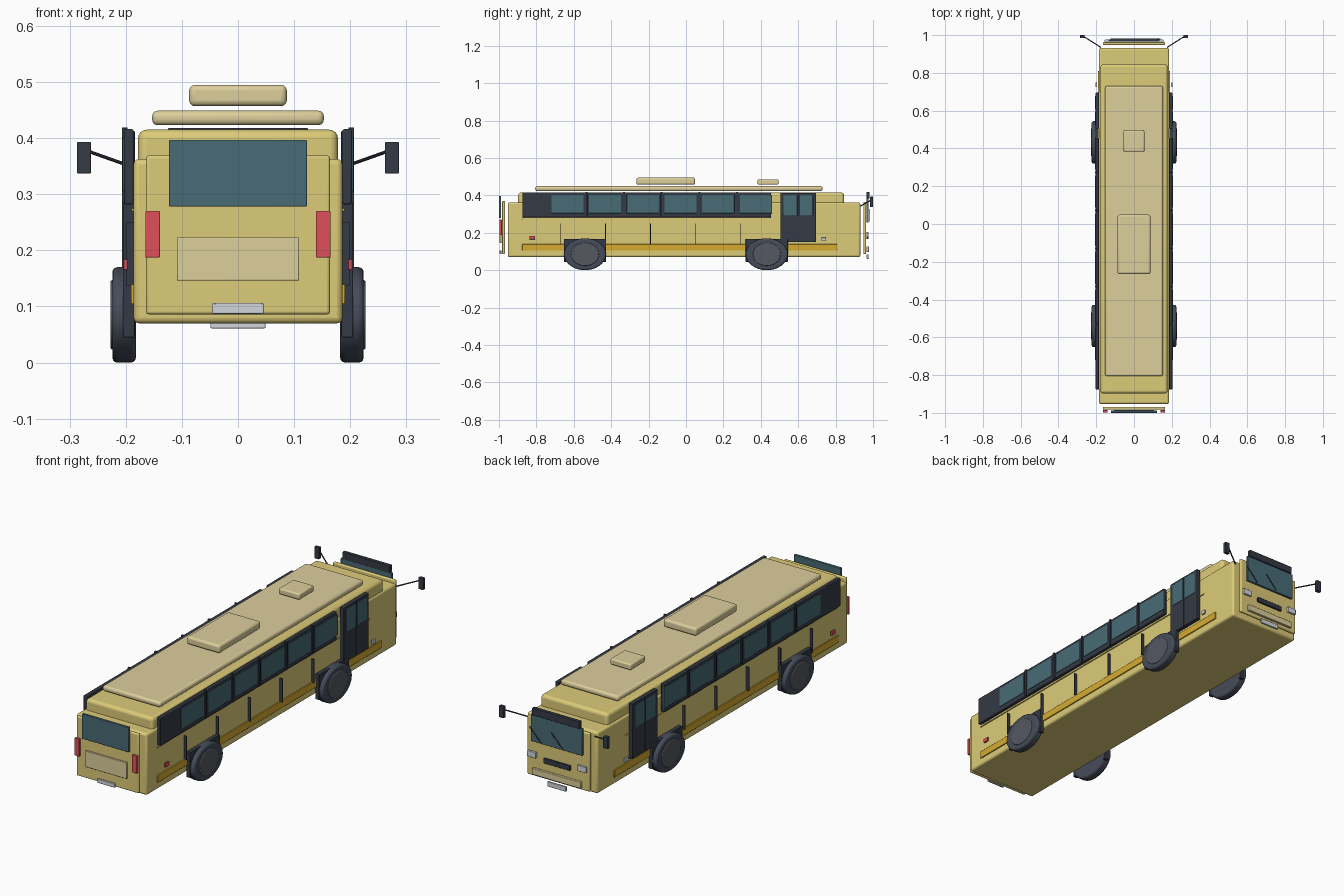
import bpy
from math import pi
from mathutils import Vector

if "Cube" in bpy.data.objects:
    bpy.data.objects.remove(bpy.data.objects["Cube"])


def material(name, rgb):
    m = bpy.data.materials.new(name)
    m.diffuse_color = (*rgb, 1)
    m.use_nodes = True
    m.node_tree.nodes["Principled BSDF"].inputs["Base Color"].default_value = m.diffuse_color
    return m


YELLOW = material("body_yellow", (0.72, 0.60, 0.19))
CREAM = material("roof_cream", (0.72, 0.62, 0.33))
DARK = material("dark_trim", (0.035, 0.042, 0.058))
GLASS = material("glass", (0.065, 0.147, 0.178))
ORANGE = material("skirt_orange", (0.67, 0.41, 0.03))
RED = material("lamp_red", (0.73, 0.08, 0.10))
PALE = material("pale", (0.65, 0.67, 0.72))
TYRE = material("tyre", (0.06, 0.072, 0.10))
HUB = material("hub", (0.09, 0.10, 0.12))


def finish(ob, name, mat, bevel=0, segments=3):
    ob.name = name
    ob.data.materials.append(mat)
    if bevel:
        b = ob.modifiers.new("bevel", 'BEVEL')
        b.width, b.segments = bevel, segments
        b.limit_method = 'ANGLE'
    bpy.ops.object.shade_smooth_by_angle(angle=0.6)
    return ob


def box(name, x, y, z, mat, bevel=0.002, segments=2):
    """Box from (min, max) spans on each axis."""
    spans = (x, y, z)
    bpy.ops.mesh.primitive_cube_add(size=1, location=[(a + b) / 2 for a, b in spans])
    ob = bpy.context.object
    ob.scale = [abs(b - a) for a, b in spans]
    bpy.ops.object.transform_apply(location=False, rotation=False, scale=True)
    return finish(ob, name, mat, bevel, segments)


def pair(name, x, y, z, mat, bevel=0.001):
    """The same box on the right and left sides."""
    box("right_" + name, x, y, z, mat, bevel)
    box("left_" + name, (-x[1], -x[0]), y, z, mat, bevel)


def rod(name, a, b, r, mat):
    a, b = Vector(a), Vector(b)
    bpy.ops.mesh.primitive_cylinder_add(vertices=10, radius=r, depth=(b - a).length,
                                        location=(a + b) / 2)
    ob = bpy.context.object
    ob.rotation_euler = (b - a).to_track_quat('Z', 'Y').to_euler()
    return finish(ob, name, mat)


def disc(name, x, y, z, ry, rz, width, mat, bevel):
    """Oval disc with its axle along x."""
    bpy.ops.mesh.primitive_cylinder_add(vertices=40, radius=1, depth=width,
                                        location=(x, y, z), rotation=(0, pi / 2, 0))
    ob = bpy.context.object
    ob.scale = (rz, ry, 1)
    bpy.ops.object.transform_apply(location=False, rotation=True, scale=True)
    return finish(ob, name, mat, bevel)


# Body shells
box("lower_body", (-0.186, 0.186), (-0.953, 0.932), (0.07, 0.363), YELLOW, 0.01, 3)
box("upper_body", (-0.178, 0.178), (-0.897, 0.845), (0.30, 0.415), YELLOW, 0.015, 4)

# Roof
box("roof_panel", (-0.153, 0.153), (-0.806, 0.73), (0.423, 0.449), CREAM, 0.01, 3)
box("roof_unit", (-0.087, 0.087), (-0.265, 0.049), (0.457, 0.495), CREAM, 0.01, 3)
box("roof_hatch", (-0.055, 0.055), (0.383, 0.495), (0.457, 0.486), CREAM, 0.007, 3)

# Tail end (-y)
box("tail_panel", (-0.164, 0.164), (-0.983, -0.968), (0.086, 0.369), YELLOW, 0.005, 3)
box("tail_window", (-0.123, 0.123), (-1.0, -0.988), (0.278, 0.397), GLASS)
box("tail_hatch", (-0.109, 0.109), (-0.996, -0.986), (0.146, 0.223), CREAM)
box("tail_plate", (-0.046, 0.046), (-0.996, -0.987), (0.087, 0.106), PALE)
pair("tail_lamp", (0.139, 0.165), (-0.998, -0.985), (0.187, 0.27), RED, 0.002)

# Windscreen end (+y)
box("nose_panel", (-0.164, 0.164), (0.948, 0.963), (0.086, 0.365), YELLOW, 0.005, 3)
box("windscreen", (-0.135, 0.135), (0.965, 0.976), (0.255, 0.385), GLASS)
box("destination_sign", (-0.125, 0.125), (0.965, 0.982), (0.383, 0.418), DARK)
box("grille_slot", (-0.07, 0.07), (0.966, 0.976), (0.166, 0.19), DARK)
box("nose_bumper", (-0.128, 0.128), (0.965, 0.978), (0.098, 0.128), CREAM)
box("nose_plate", (-0.049, 0.049), (0.966, 0.976), (0.061, 0.084), PALE)
pair("headlamp", (0.11, 0.155), (0.966, 0.976), (0.178, 0.205), PALE)
for i, x in enumerate((-0.035, 0.08)):
    rod("wiper", (x, 0.979, 0.262), (x + 0.06, 0.979, 0.325), 0.002, DARK)

# Mirrors
pair("mirror", (0.262, 0.287), (0.984, 1.0), (0.337, 0.393), DARK, 0.002)
for s, side in ((1, "right"), (-1, "left")):
    rod(side + "_mirror_arm", (s * 0.175, 0.935, 0.344), (s * 0.265, 0.992, 0.376), 0.003, DARK)

# Side window bands with panes and pillars
pair("window_band", (0.186, 0.203), (-0.875, 0.455), (0.282, 0.416), DARK, 0.003)
for i in range(6):
    y = -0.72 + 0.2015 * i
    pair("side_pane", (0.2, 0.2055), (y, y + 0.172), (0.304, 0.402), GLASS)
    if i:
        pair("window_pillar", (0.197, 0.207), (y - 0.02, y - 0.009), (0.284, 0.419), DARK)

# Doors
pair("door", (0.184, 0.204), (0.505, 0.695), (0.15, 0.413), DARK, 0.002)
for y in (0.522, 0.605):
    pair("door_pane", (0.2, 0.206), (y, y + 0.073), (0.293, 0.402), GLASS)
pair("door_seam", (0.203, 0.207), (0.597, 0.602), (0.155, 0.41), DARK, 0)

# Side trim, seams and marker lamps
pair("skirt_stripe", (0.182, 0.191), (-0.876, 0.81), (0.104, 0.139), ORANGE, 0.002)
pair("rub_rail", (0.182, 0.19), (-0.876, 0.725), (0.27, 0.275), YELLOW, 0.001)
for i in range(5):
    y = -0.67 + 0.24 * i
    pair("panel_seam", (0.184, 0.2), (y - 0.002, y + 0.002), (0.137, 0.25), DARK, 0)
pair("rear_marker", (0.196, 0.204), (-0.836, -0.808), (0.165, 0.184), RED)
pair("nose_marker", (0.196, 0.204), (0.725, 0.748), (0.155, 0.174), PALE)

# Wheels with square arch plates behind
for y, end in ((-0.54, "tail"), (0.432, "nose")):
    pair(end + "_wheel_arch", (0.184, 0.205), (y - 0.113, y + 0.113), (0.045, 0.167), DARK, 0.002)
    for s, side in ((1, "right"), (-1, "left")):
        n = f"{side}_{end}_"
        disc(n + "tyre", s * 0.203, y, 0.085, 0.112, 0.085, 0.042, TYRE, 0.009)
        disc(n + "hub", s * 0.217, y, 0.085, 0.074, 0.062, 0.021, HUB, 0.004)
